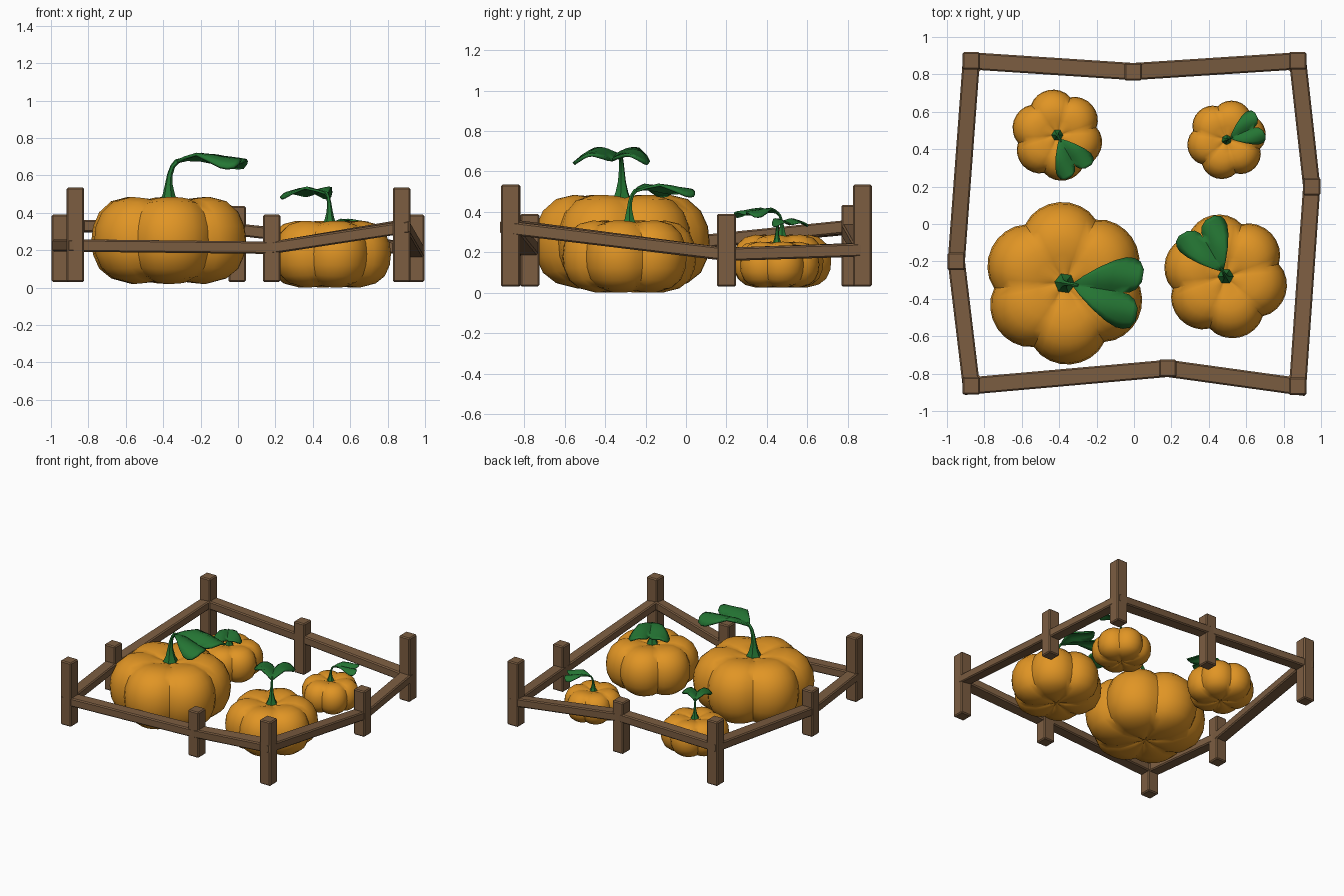
import bpy, bmesh, math
from mathutils import Vector, Matrix

if "Cube" in bpy.data.objects:
    bpy.data.objects.remove(bpy.data.objects["Cube"])


def material(name, rgb):
    m = bpy.data.materials.new(name)
    m.diffuse_color = (*rgb, 1)
    m.use_nodes = True
    m.node_tree.nodes["Principled BSDF"].inputs["Base Color"].default_value = m.diffuse_color
    return m


ORANGE = material("pumpkin orange", (0.75, 0.30, 0.018))
GREEN = material("leaf green", (0.018, 0.18, 0.034))
BROWN = material("wood brown", (0.20, 0.11, 0.053))


def finish(name, bm, mat, smooth=None):
    bmesh.ops.recalc_face_normals(bm, faces=bm.faces[:])
    me = bpy.data.meshes.new(name)
    bm.to_mesh(me)
    bm.free()
    me.materials.append(mat)
    if smooth:
        me.shade_smooth()
        me.set_sharp_from_angle(angle=math.radians(smooth))
    ob = bpy.data.objects.new(name, me)
    bpy.context.collection.objects.link(ob)
    return ob


def bevel(ob, width):
    b = ob.modifiers.new("bevel", 'BEVEL')
    b.width, b.segments = width, 1


def skin(bm, rings, caps=True):
    """Join rings of points into a tube."""
    rings = [[bm.verts.new(p) for p in r] for r in rings]
    n = len(rings[0])
    for a, b in zip(rings, rings[1:]):
        for i in range(n):
            bm.faces.new((a[i], a[(i + 1) % n], b[(i + 1) % n], b[i]))
    if caps:
        bm.faces.new(rings[0])
        bm.faces.new(rings[-1])


# Fence points: x, y, rail height, post top (corner and middle posts alternate)
FENCE = [(-0.87, -0.865, 0.225, 0.535), (0.18, -0.772, 0.213, 0.39),
         (0.875, -0.868, 0.325, 0.535), (0.95, 0.20, 0.19, 0.39),
         (0.875, 0.872, 0.213, 0.535), (-0.005, 0.815, 0.31, 0.435),
         (-0.87, 0.872, 0.33, 0.535), (-0.95, -0.20, 0.225, 0.39)]

# Posts
for x, y, h, top in FENCE:
    bm = bmesh.new()
    bmesh.ops.create_cube(bm, size=1, matrix=Matrix.Translation((x, y, (0.03 + top) / 2))
                          @ Matrix.Diagonal((0.094, 0.094, top - 0.03, 1)))
    bevel(finish("fence_post", bm, BROWN), 0.008)

# Rails: one mitred loop through all the posts
bm = bmesh.new()
rings = []
for i, (x, y, h, top) in enumerate(FENCE):
    p = Vector((x, y))
    d0 = (p - Vector(FENCE[i - 1][:2])).normalized()
    d1 = (Vector(FENCE[(i + 1) % 8][:2]) - p).normalized()
    t = (d0 + d1).normalized()
    nrm = Vector((t.y, -t.x)) * 0.046 / t.dot(d0)
    rings.append([(x + s * nrm.x, y + s * nrm.y, h + z)
                  for s, z in ((1, -0.033), (1, 0.033), (-1, 0.033), (-1, -0.033))])
skin(bm, rings + rings[:1], caps=False)
bmesh.ops.remove_doubles(bm, verts=bm.verts[:], dist=1e-4)
bevel(finish("fence_rails", bm, BROWN), 0.008)

# Pumpkin profile: radius and height fractions
PROFILE = [(0.04, 0.84), (0.18, 0.88), (0.36, 0.97), (0.55, 1.0), (0.75, 0.91),
           (0.9, 0.66), (0.98, 0.33), (1, 0), (0.98, -0.33), (0.9, -0.66),
           (0.75, -0.88), (0.5, -1), (0.2, -0.95), (0.04, -0.9)]
STEM = [(0, 0.43, 0.055), (0, 0.475, 0.034), (0, 0.53, 0.021), (0.006, 0.585, 0.015),
        (0.022, 0.63, 0.012), (0.045, 0.655, 0.011), (0.075, 0.665, 0.008)]
# Leaf stations: length, inner edge (notch), outer edge
LEAF = [(0, 0, 0.008), (0.05, 0, 0.055), (0.12, 0, 0.11), (0.2, 0, 0.16), (0.26, 0, 0.185),
        (0.3, 0.008, 0.187), (0.335, 0.03, 0.175), (0.36, 0.075, 0.135)]


def pumpkin(name, x, y, z, scale, lobe, leaf):
    mat = Matrix.Translation((x, y, z)) @ Matrix.Scale(scale, 4)
    # Ribbed body with six lobes
    bm = bmesh.new()
    rings = []
    for r, h in PROFILE:
        ring = []
        for i in range(48):
            a = i / 48 * math.tau
            f = 0.87 + 0.13 * abs(math.cos(3 * a)) ** 0.8
            a += math.radians(lobe)
            ring.append((0.435 * r * f * math.cos(a), 0.435 * r * f * math.sin(a),
                         0.232 + 0.232 * h * (0.5 + 0.5 * f)))
        rings.append(ring)
    skin(bm, rings)
    bm.transform(mat)
    finish(name + "_body", bm, ORANGE, 40)

    turn = mat @ Matrix.Rotation(math.radians(leaf), 4, 'Z')
    # Curved, tapering six-sided stem
    bm = bmesh.new()
    skin(bm, [[(px + r * math.cos(k * math.pi / 3),
                r * math.sin(k * math.pi / 3),
                pz - min(1, px * 20) * r * math.cos(k * math.pi / 3))
               for k in range(6)] for px, pz, r in STEM])
    bm.transform(turn)
    finish(name + "_stem", bm, GREEN, 40)

    # Heart-shaped leaf, folded along the middle
    bm = bmesh.new()
    for side in (-1, 1):
        rows = []
        for u, inner, outer in LEAF:
            row = []
            for k in range(6):
                v = inner + (outer - inner) * k / 5
                q = v / 0.187
                pz = 0.652 + 0.03 * math.sin(min(u / 0.12, 1) * math.pi / 2) - 0.15 * max(0, u - 0.1)
                pz += (0.045 * math.sin(q * math.pi) - 0.02 - 0.015 * q) * min(1, u / 0.15)
                row.append(bm.verts.new((0.045 + u, side * v, pz)))
            rows.append(row)
        for a, b in zip(rows, rows[1:]):
            for k in range(5):
                f = (a[k], b[k], b[k + 1], a[k + 1])
                bm.faces.new(f if side > 0 else f[::-1])
    bmesh.ops.remove_doubles(bm, verts=bm.verts[:], dist=1e-4)
    bm.transform(turn)
    ob = finish(name + "_leaf", bm, GREEN, 40)
    s = ob.modifiers.new("thickness", 'SOLIDIFY')
    s.thickness, s.offset = 0.016 * scale, 0


pumpkin("large_pumpkin", -0.37, -0.317, 0.02, 1.0, 94, -9)
pumpkin("medium_pumpkin", 0.49, -0.28, 0.0, 0.77, 103, 120)
pumpkin("small_pumpkin", -0.41, 0.475, 0.025, 0.565, 101, -60)
pumpkin("tiny_pumpkin", 0.495, 0.45, 0.025, 0.49, 75, 24)
